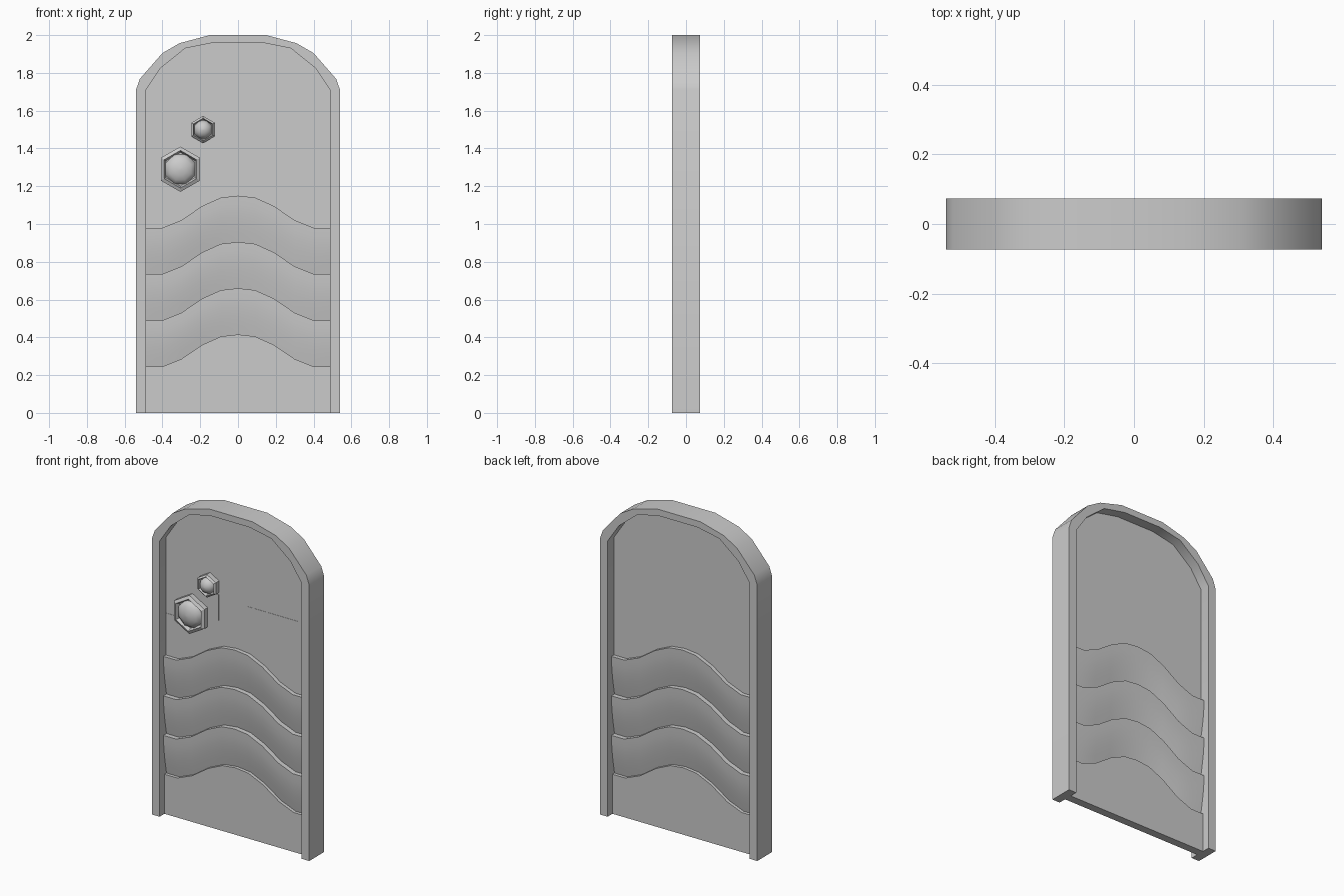
import bpy, math

if "Cube" in bpy.data.objects:
    bpy.data.objects.remove(bpy.data.objects["Cube"])

def make(name, verts, faces, angle=40):
    me = bpy.data.meshes.new(name)
    me.from_pydata(verts, [], faces)
    ob = bpy.data.objects.new(name, me)
    bpy.context.collection.objects.link(ob)
    bpy.ops.object.select_all(action='DESELECT')
    ob.select_set(True)
    bpy.context.view_layer.objects.active = ob
    bpy.ops.object.mode_set(mode='EDIT')
    bpy.ops.mesh.select_all(action='SELECT')
    bpy.ops.mesh.normals_make_consistent(inside=False)
    bpy.ops.object.mode_set(mode='OBJECT')
    bpy.ops.object.shade_smooth_by_angle(angle=math.radians(angle))
    return ob

def prism(name, pts, y0, y1):
    """Outline in x/z, extruded along y."""
    n = len(pts)
    verts = [(x, y, z) for y in (y0, y1) for x, z in pts]
    faces = [list(range(n)), list(range(2 * n - 1, n - 1, -1))]
    faces += [[i, (i + 1) % n, (i + 1) % n + n, i + n] for i in range(n)]
    return make(name, verts, faces)

def both(half):
    """Mirror a right-hand outline to a full right-to-left outline."""
    return half + [(-x, z) for x, z in reversed(half)]

def lathe(name, cx, cz, profile, sides, angle, phase):
    """Profile of (radius, y) turned about the y axis, capped at both ends."""
    verts, faces, m = [], [], len(profile)
    for r, y in profile:
        for i in range(sides):
            a = phase + 2 * math.pi * i / sides
            verts.append((cx + r * math.cos(a), y, cz + r * math.sin(a)))
    for j in range(m - 1):
        for i in range(sides):
            k = (i + 1) % sides
            faces.append([j * sides + i, j * sides + k,
                          (j + 1) * sides + k, (j + 1) * sides + i])
    faces += [list(range(sides)), list(range((m - 1) * sides, m * sides))]
    return make(name, verts, faces, angle)

# Arched frame
outer = both([(.54, 0), (.54, 1.71), (.52, 1.768), (.40, 1.905), (.31, 1.957), (.15, 2)])
arch = [(.487, 1.71), (.41, 1.825), (.28, 1.93), (.13, 1.96)]
inner = both([(.487, 0)] + arch)
prism("arched_frame", outer + inner[::-1], -.073, .073)

# Upper door panel, ending on the top wave
half_wave = [(.49, .98), (.40, .98), (.30, 1.02), (.19, 1.095), (.09, 1.14)]
wave = both(half_wave)[::-1]
wave.insert(5, (0, 1.15))
prism("upper_panel", both(arch) + wave, -.01, .01)

# Lower door: flat kick plate and three lapped wavy strips, same on both faces
STEP, ROWS = .245, 5
side = [(None, -.025), (-3 * STEP, -.025)]
for s in range(3):
    for r in range(ROWS + 1):
        t = r / ROWS
        side.append(((s - 3 + t) * STEP, -.005 - .03 * math.sin(t * math.pi / 2)))
ring = side + [(dz, -y) for dz, y in reversed(side)]
verts, faces, n = [], [], len(ring)
for x, z in wave:
    verts += [(x, y, 0 if dz is None else z + dz) for dz, y in ring]
for c in range(len(wave) - 1):
    for i in range(n):
        k = (i + 1) % n
        faces.append([c * n + i, c * n + k, (c + 1) * n + k, (c + 1) * n + i])
faces += [list(range(n)), list(range(len(verts) - n, len(verts)))]
make("wavy_lower_door", verts, faces)

# Thin flat plates on the front
plates = {
    "name_plate": [(.075, 1.26), (.415, 1.26), (.415, 1.43), (.075, 1.43)],
    "side_plate": [(-.487, .97), (-.275, .99), (-.275, 1.24), (-.487, 1.24)],
    "link_plate": [(-.31, 1.41), (-.31, 1.30), (-.20, 1.36), (-.18, 1.38), (-.185, 1.5), (-.245, 1.52)],
    "drop_plate": [(-.18, 1.29), (-.125, 1.29), (-.125, 1.45), (-.18, 1.45)],
}
for name, pts in plates.items():
    prism(name, pts, -.0115, -.009)

# Hexagonal sockets with domed knobs
for name, x, z, r in (("large", -.305, 1.29, .12), ("small", -.185, 1.50, .072)):
    lathe(name + "_hex_socket", x, z,
          [(r, -.005), (r, -.042), (r * .83, -.052), (r * .74, -.03)], 6, 20, math.pi / 6)
    dome = [(r * .72 * math.cos(a), -.025 - .046 * math.sin(a))
            for a in (math.radians(d) for d in (0, 22, 45, 67, 86))]
    lathe(name + "_domed_knob", x, z, dome, 8, 60, math.pi / 8)
